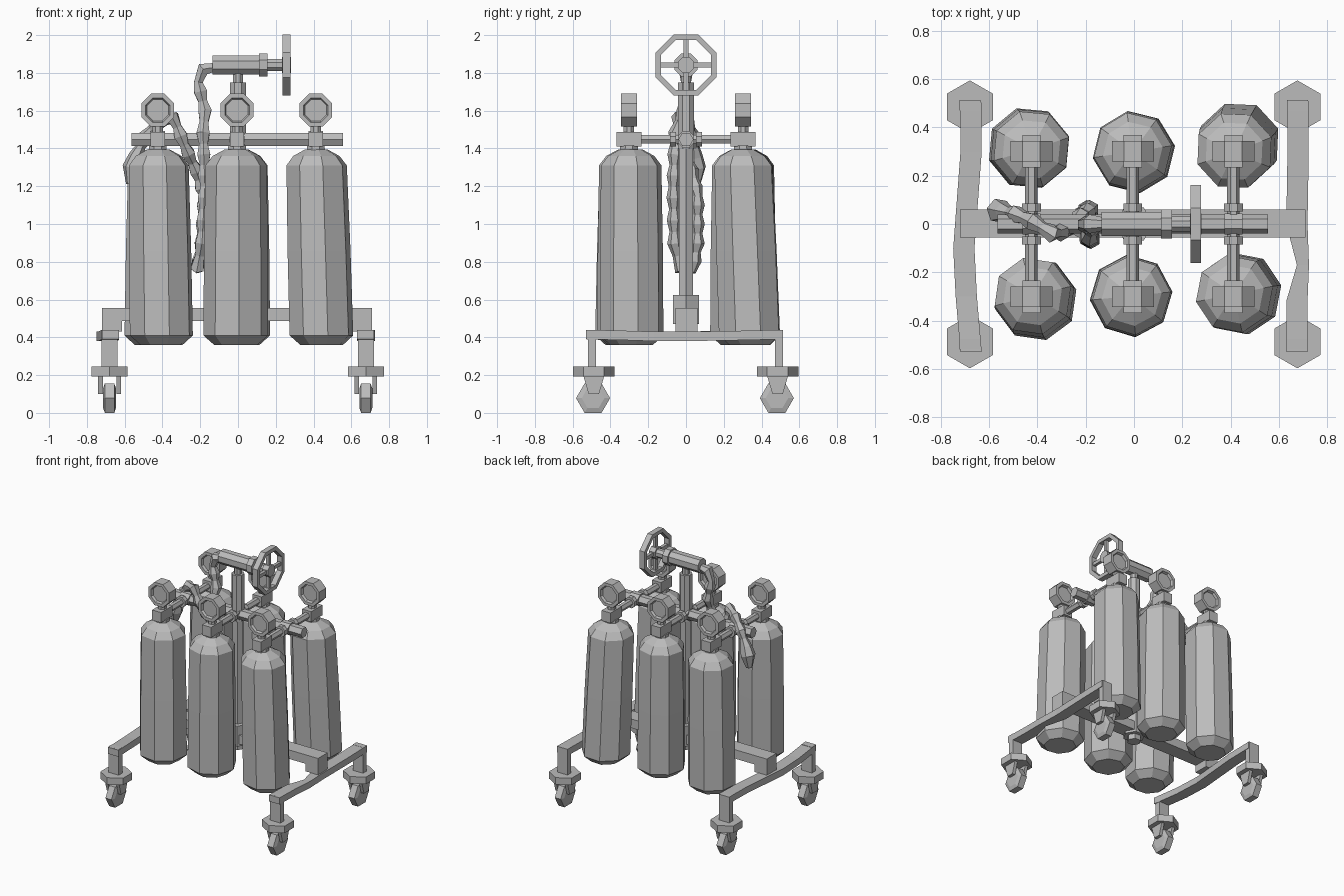
import bpy, bmesh
from math import cos, sin, pi
from mathutils import Vector

if "Cube" in bpy.data.objects:
    bpy.data.objects.remove(bpy.data.objects["Cube"])

metal = bpy.data.materials.new("grey_metal")
metal.use_nodes = True
GREY = (0.5, 0.5, 0.5, 1)
metal.diffuse_color = GREY
metal.node_tree.nodes["Principled BSDF"].inputs["Base Color"].default_value = GREY

BASIS = {"x": ((0, 1, 0), (0, 0, 1), (1, 0, 0)),
         "y": ((1, 0, 0), (0, 0, 1), (0, 1, 0)),
         "z": ((1, 0, 0), (0, 1, 0), (0, 0, 1))}


def loft(name, rings, closed=False):
    """Skin a list of equal-length point rings, capping the ends unless closed."""
    bm = bmesh.new()
    vs = [[bm.verts.new(p) for p in ring] for ring in rings]
    n = len(vs[0])
    pairs = list(zip(vs, vs[1:])) + ([(vs[-1], vs[0])] if closed else [])
    for a, b in pairs:
        for i in range(n):
            j = (i + 1) % n
            bm.faces.new((a[i], a[j], b[j], b[i]))
    if not closed:
        bm.faces.new(vs[0])
        bm.faces.new(vs[-1])
    bmesh.ops.recalc_face_normals(bm, faces=bm.faces)
    mesh = bpy.data.meshes.new(name)
    bm.to_mesh(mesh)
    bm.free()
    mesh.materials.append(metal)
    obj = bpy.data.objects.new(name, mesh)
    bpy.context.collection.objects.link(obj)
    return obj


def lathe(name, origin, axis, profile, sides=8, spin=None, lean=(0, 0), closed=False):
    """Faceted turned shape; profile is (distance along axis, radius)."""
    u, v, w = (Vector(b) for b in BASIS[axis])
    spin = pi / sides if spin is None else spin
    rings = []
    for t, r in profile:
        c = Vector(origin) + w * t + u * lean[0] * t + v * lean[1] * t
        rings.append([c + r * (u * cos(spin + 2 * pi * i / sides) + v * sin(spin + 2 * pi * i / sides))
                      for i in range(sides)])
    return loft(name, rings, closed)


def box(name, x, y, z, taper=1):
    """Box from ranges; taper scales the bottom in y."""
    cy = sum(y) / 2
    rings = []
    for zz, k in zip(z, (taper, 1)):
        a, b = (cy + (q - cy) * k for q in y)
        rings.append([(x[0], a, zz), (x[1], a, zz), (x[1], b, zz), (x[0], b, zz)])
    return loft(name, rings)


def beam(name, stations):
    """Slightly bent bar running along y: (y, x centre, z centre, half width)."""
    return loft(name, [[(x - h, y, z - .025), (x + h, y, z - .025), (x + h, y, z + .025), (x - h, y, z + .025)]
                       for y, x, z, h in stations])


# Wheeled frame
beam("left_side_beam", [(.51, -.677, .415, .044), (.3, -.675, .41, .044), (-.1, -.705, .405, .044),
                        (-.3, -.695, .405, .044), (-.53, -.675, .415, .044)])
beam("right_side_beam", [(.51, .68, .415, .044), (.3, .68, .41, .044), (0, .675, .405, .044),
                         (-.17, .7, .405, .025), (-.32, .675, .41, .044), (-.53, .675, .415, .044)])
box("cross_beam", (-.72, .71), (-.055, .06), (.487, .555))
for side, x in (("left", .655), ("right", -.67)):
    box(side + "_beam_block", (x - .05, x + .055), (-.055, .06), (.43, .49))

# Casters
for sx, x in (("left", .677), ("right", -.68)):
    for sy, y in (("front", -.488), ("back", .485)):
        tag = sy + "_" + sx
        ly = y - .01 if y < 0 else y + .007
        box(tag + "_leg", (x - .043, x + .043), (ly - .022, ly + .022), (.24, .44))
        lathe(tag + "_caster_flange", (x, y, 0), "z", [(.192, .11), (.245, .11)], 6, pi / 6)
        for s in (-1, 1):
            box(tag + "_caster_fork", sorted((x + s * .036, x + s * .06)), (y - .055, y + .055), (.1, .195), .5)
        lathe(tag + "_wheel", (x, y - .004, .078), "x", [(-.034, .06), (-.025, .09), (.025, .09), (.034, .06)], 6, 0)

# Central post
lathe("post_socket", (0, 0, 0), "z", [(.43, .05), (.47, .05), (.47, .08), (.625, .08)], 6, 0)
lathe("post", (0, 0, 0), "z", [(.5, .042), (1.4, .042)], 6, 0)
lathe("post_top", (0, 0, 0), "z", [(1.4, .045), (1.6, .045), (1.75, .045), (1.75, .028), (1.82, .028)], 8)

# Manifold: main pipe, cross pipes, nuts
lathe("main_pipe", (0, 0, 1.448), "x", [(-.565, .04), (.555, .04)], 6, 0)
for label, x in (("right", -.425), ("middle", -.005), ("left", .412)):
    lathe(label + "_cross_pipe", (x, 0, 1.448), "y", [(-.36, .026), (.36, .026)], 6, 0)
    lathe(label + "_hub", (x, 0, 1.448), "x", [(-.038, .047), (.038, .047)], 8)
    for s in (-1, 1):
        row = "front_" if s < 0 else "back_"
        tag = row + label
        y = s * .302
        lathe(tag + "_pipe_nut", (x, s * .068, 1.448), "y", [(-.016, .042), (.016, .042)], 8)
        # Valve and gauge
        box(tag + "_valve_block", (x - .038, x + .038), (y - .067, y + .067), (1.41, 1.488))
        lathe(tag + "_valve_neck", (x, y, 0), "z", [(1.35, .055), (1.415, .05)], 8)
        lathe(tag + "_gauge_stem", (x, y, 0), "z", [(1.48, .03), (1.535, .03)], 8)
        lathe(tag + "_gauge", (x, y, 1.603), "y",
              [(-.025, .062), (-.042, .07), (-.042, .094), (.042, .094), (.042, .07), (.025, .062)], 8)

# Gas cylinders: bottom centre, top centre, turn
tanks = {"front_right": (-.405, -.315, -.42, -.298, .25), "front_middle": (-.012, -.298, -.01, -.298, .1),
         "front_left": (.443, -.288, .415, -.29, .2), "back_right": (-.437, .315, -.425, .31, .3),
         "back_middle": (0, .298, -.005, .3, .15), "back_left": (.437, .338, .415, .302, .35)}
for tag, (bx, by, tx, ty, turn) in tanks.items():
    lathe(tag + "_cylinder", (bx, by, .36), "z",
          [(0, .115), (.05, .172), (.5, .17), (.95, .163), (1.0, .125), (1.035, .06)],
          8, turn, (tx - bx, ty - by))

# Head pipe and handwheel
AXIS = (0, 0, 1.842)
lathe("head_pipe", AXIS, "x", [(-.135, .054), (.115, .054)], 8)
lathe("head_nut", AXIS, "x", [(.112, .066), (.157, .066)], 8)
lathe("wheel_shaft", AXIS, "x", [(.15, .034), (.24, .034)], 8)
lathe("handwheel_rim", AXIS, "x", [(.235, .174), (.277, .174), (.277, .143), (.235, .143)], 8, closed=True)
lathe("handwheel_hub", AXIS, "x", [(.232, .046), (.28, .046)], 8)
box("handwheel_vertical_spoke", (.245, .268), (-.013, .013), (1.7, 1.985))
box("handwheel_cross_spoke", (.245, .268), (-.143, .143), (1.829, 1.855))

# Lumpy hose: drops from the head pipe, loops and hangs over the manifold
path = [Vector(p) for p in (
    (-.12, 0, 1.83), (-.185, 0, 1.82), (-.21, 0, 1.75), (-.175, -.01, 1.6), (-.185, -.055, 1.48),
    (-.175, -.065, 1.2), (-.19, -.06, .9), (-.215, -.03, .77), (-.215, .035, .76), (-.195, .06, .9),
    (-.18, .06, 1.15), (-.22, .03, 1.28), (-.285, -.03, 1.42), (-.34, -.04, 1.56), (-.42, .01, 1.54),
    (-.49, .04, 1.46), (-.54, .05, 1.36))]
samples = []
for a, b in zip(path, path[1:]):
    steps = max(1, round((b - a).length / .055))
    samples += [a.lerp(b, i / steps) for i in range(steps)]
samples += [path[-1], Vector((-.56, .055, 1.3)), Vector((-.57, .055, 1.21))]
curve = bpy.data.curves.new("hose", "CURVE")
curve.dimensions = "3D"
curve.bevel_depth = .033
curve.bevel_resolution = 1
curve.use_fill_caps = True
spline = curve.splines.new("POLY")
spline.points.add(len(samples) - 1)
for i, (pt, p) in enumerate(zip(spline.points, samples)):
    pt.co = (*p, 1)
    pt.radius = 1.2 if i % 2 else .8
spline.points[-2].radius = 1.6
spline.points[-1].radius = .7
curve.materials.append(metal)
hose = bpy.data.objects.new("hose", curve)
bpy.context.collection.objects.link(hose)
bpy.context.view_layer.objects.active = hose
hose.select_set(True)
bpy.ops.object.convert(target="MESH")
for poly in hose.data.polygons:
    poly.use_smooth = False
